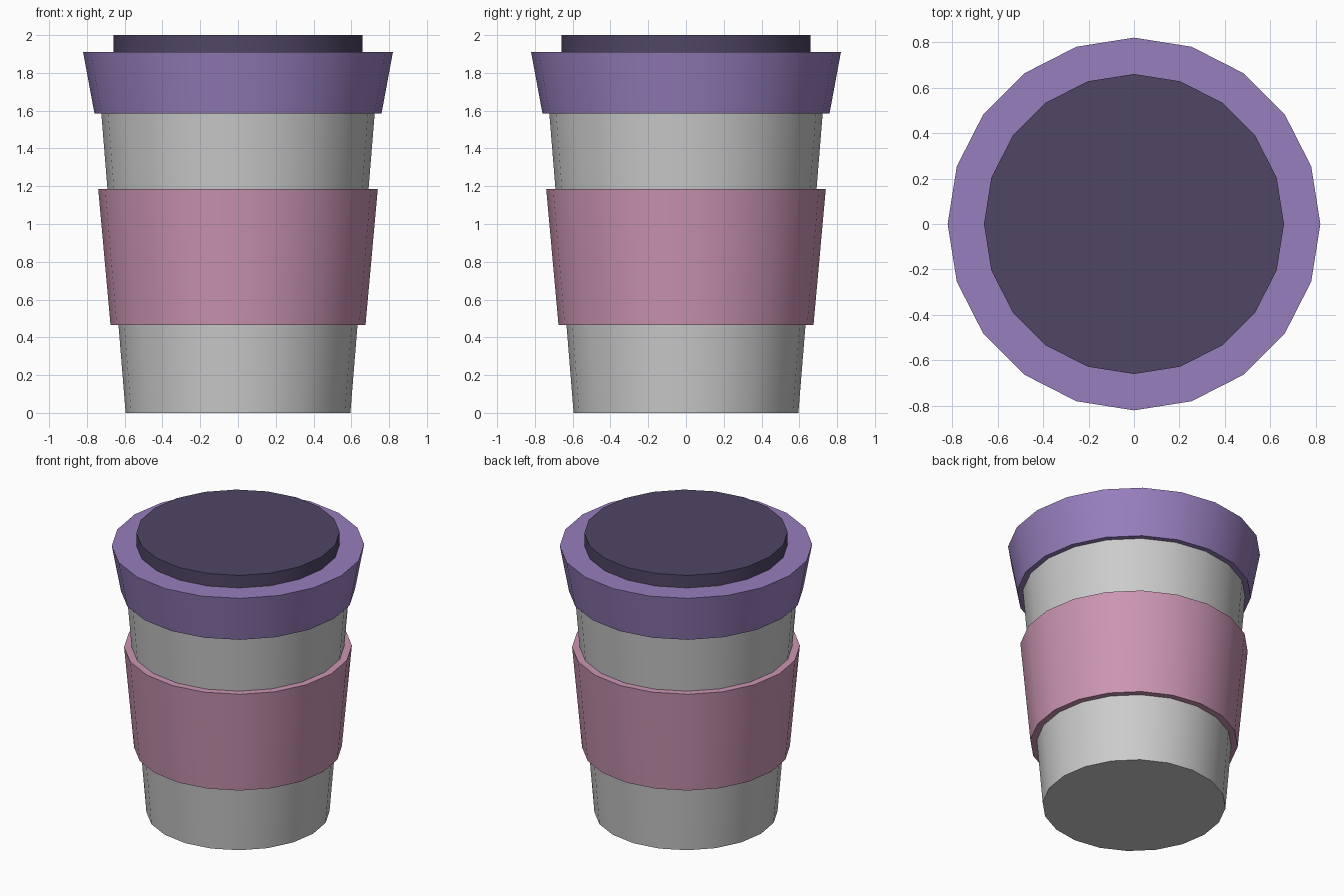
import bpy
import bmesh
import math

if "Cube" in bpy.data.objects:
    bpy.data.objects.remove(bpy.data.objects["Cube"])

SIDES = 20


def frustum(name, z0, r0, z1, r1, color=None):
    """Closed tapered cylinder from z0 to z1 with a vertex on the x axis."""
    bm = bmesh.new()
    rings = []
    for z, r in ((z0, r0), (z1, r1)):
        rings.append([bm.verts.new((r * math.cos(math.tau * i / SIDES),
                                    r * math.sin(math.tau * i / SIDES), z))
                      for i in range(SIDES)])
    low, high = rings
    for i in range(SIDES):
        j = (i + 1) % SIDES
        bm.faces.new((low[i], low[j], high[j], high[i]))
    bm.faces.new(low[::-1])
    bm.faces.new(high)
    mesh = bpy.data.meshes.new(name)
    bm.to_mesh(mesh)
    bm.free()
    obj = bpy.data.objects.new(name, mesh)
    bpy.context.collection.objects.link(obj)
    if color:
        mat = bpy.data.materials.new(name + "_color")
        mat.diffuse_color = (*color, 1)
        mat.use_nodes = True
        mat.node_tree.nodes["Principled BSDF"].inputs["Base Color"].default_value = mat.diffuse_color
        mesh.materials.append(mat)
    # round walls shade smooth, rims stay sharp
    bpy.ops.object.select_all(action='DESELECT')
    obj.select_set(True)
    bpy.context.view_layer.objects.active = obj
    bpy.ops.object.shade_smooth_by_angle(angle=math.radians(35))
    return obj


# paper cup body, running up inside the lid
frustum("cup_body", 0.0, 0.595, 1.75, 0.737)
# grip sleeve
frustum("sleeve", 0.465, 0.675, 1.185, 0.74, (0.60, 0.30, 0.45))
# flared lid and raised lid top
frustum("lid_rim", 1.585, 0.76, 1.91, 0.82, (0.31, 0.21, 0.51))
frustum("lid_top", 1.85, 0.66, 2.0, 0.66, (0.08, 0.06, 0.13))
